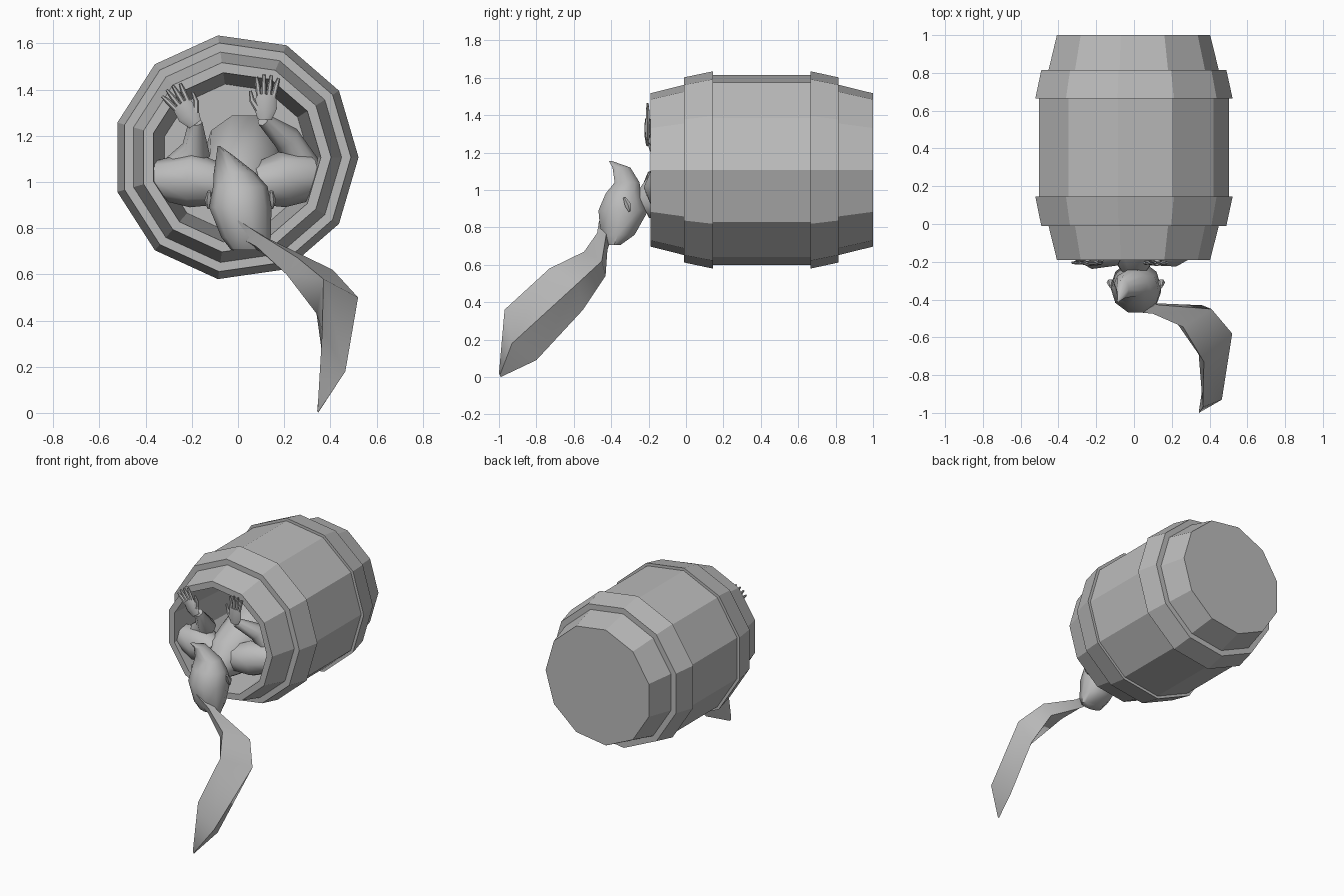
import bpy, bmesh, math
from mathutils import Vector

gray = bpy.data.materials.new("plain_gray")
gray.diffuse_color = (0.5, 0.5, 0.5, 1)


def loft(name, rings, smooth=True):
    """Skin a list of equal-length point rings and cap both ends."""
    bm = bmesh.new()
    vs = [[bm.verts.new(p) for p in r] for r in rings]
    n = len(vs[0])
    for a, b in zip(vs, vs[1:]):
        for i in range(n):
            j = (i + 1) % n
            bm.faces.new((a[i], a[j], b[j], b[i]))
    bm.faces.new(vs[0])
    bm.faces.new(vs[-1])
    bmesh.ops.recalc_face_normals(bm, faces=bm.faces)
    me = bpy.data.meshes.new(name)
    bm.to_mesh(me)
    bm.free()
    me.materials.append(gray)
    ob = bpy.data.objects.new(name, me)
    bpy.context.collection.objects.link(ob)
    if smooth:
        bpy.ops.object.select_all(action='DESELECT')
        ob.select_set(True)
        bpy.context.view_layer.objects.active = ob
        bpy.ops.object.shade_smooth_by_angle(angle=math.radians(50))
    return ob


def tube(name, path, radii, n=8, flat=1.0):
    """Tapered limb along a path; flat squashes it in depth."""
    pts = [Vector(p) for p in path]
    rings = []
    for i, p in enumerate(pts):
        d = (pts[min(i + 1, len(pts) - 1)] - pts[max(i - 1, 0)]).normalized()
        ref = Vector((0, 1, 0)) if abs(d.y) < 0.8 else Vector((0, 0, 1))
        u = d.cross(ref).normalized()
        v = d.cross(u)
        rings.append([p + radii[i] * (u * math.cos(t) + v * math.sin(t) * flat)
                      for t in (k * math.tau / n for k in range(n))])
    return loft(name, rings)


# Barrel: eleven-sided turned profile (y, radius), from inner floor to back end
profile = [(0.5, 0.32), (-0.19, 0.37), (-0.19, 0.414), (-0.01, 0.46), (-0.01, 0.50),
           (0.145, 0.533), (0.145, 0.513), (0.665, 0.513), (0.665, 0.533),
           (0.815, 0.50), (0.815, 0.46), (1.0, 0.414)]
loft("barrel", [[(-0.011 + r * math.cos(k * math.tau / 11), y,
                  1.107 + r * math.sin(k * math.tau / 11)) for k in range(11)]
                for y, r in profile], smooth=False)

# Head hanging upside down, beard pointing up: (cx, cy, z, rx, ry)
head = [(0.05, -0.385, 0.705, 0.08, 0.035), (0.035, -0.365, 0.76, 0.107, 0.095),
        (0.01, -0.335, 0.89, 0.135, 0.14), (0.01, -0.335, 0.98, 0.118, 0.10),
        (-0.015, -0.315, 1.04, 0.09, 0.07), (-0.06, -0.345, 1.12, 0.033, 0.05),
        (-0.083, -0.405, 1.155, 0.006, 0.008)]
loft("head_and_beard", [[(cx + rx * math.cos(k * math.tau / 10),
                          cy + ry * math.sin(k * math.tau / 10), z) for k in range(10)]
                        for cx, cy, z, rx, ry in head])
for side, x in (("left", -0.125), ("right", 0.145)):
    tube(side + "_ear", [(x, -0.33, 0.96), (x, -0.31, 0.92), (x, -0.30, 0.885)],
         [0.008, 0.02, 0.008], 6)

# Long hat tail trailing to the ground
tail = [
    [(0.06, -0.42, 0.80), (0.03, -0.40, 0.74), (-0.01, -0.44, 0.77), (0.0, -0.465, 0.835)],
    [(0.15, -0.43, 0.74), (0.12, -0.42, 0.68), (0.08, -0.45, 0.72), (0.10, -0.475, 0.77)],
    [(0.41, -0.45, 0.62), (0.36, -0.43, 0.54), (0.21, -0.50, 0.60), (0.26, -0.545, 0.67)],
    [(0.52, -0.58, 0.50), (0.43, -0.55, 0.36), (0.34, -0.66, 0.43), (0.37, -0.73, 0.58)],
    [(0.465, -0.93, 0.18), (0.40, -0.80, 0.09), (0.365, -0.85, 0.25), (0.365, -0.97, 0.36)],
    [(0.352, -0.995, 0.01), (0.347, -0.99, 0.0), (0.343, -0.995, 0.01), (0.345, -1.0, 0.02)]]
loft("hat_tail", tail)

# Torso leaning out of the barrel
tube("torso", [(0.0, -0.23, 0.92), (0.0, -0.12, 0.97), (0.02, 0.03, 1.04),
               (0.03, 0.2, 1.12), (0.03, 0.4, 1.12)], [0.08, 0.15, 0.17, 0.18, 0.15], 10)

# Sleeves and forearms
tube("left_sleeve", [(-0.08, -0.13, 0.99), (-0.20, -0.12, 1.01), (-0.35, -0.08, 1.01)],
     [0.09, 0.12, 0.085])
tube("right_sleeve", [(0.08, -0.13, 0.99), (0.19, -0.11, 1.01), (0.315, -0.06, 1.02)],
     [0.09, 0.12, 0.10])
tube("left_forearm", [(-0.29, -0.07, 1.03), (-0.18, -0.10, 1.14), (-0.185, -0.18, 1.26)],
     [0.07, 0.065, 0.03])
tube("right_forearm", [(0.29, -0.03, 1.06), (0.21, -0.08, 1.19), (0.11, -0.18, 1.27)],
     [0.07, 0.06, 0.03])


# Raised open hands: palm, four fanned fingers and a thumb
def hand(side, wrist, tilt, thumb):
    w = Vector(wrist)

    def at(a, b):
        return w + Vector((a * math.cos(tilt) - b * math.sin(tilt), 0,
                           a * math.sin(tilt) + b * math.cos(tilt)))
    tube(side + "_palm", [at(0, 0), at(0, 0.05), at(0, 0.11)],
         [0.03, 0.05, 0.042], 8, 0.35)
    for i in range(4):
        s = i - 1.5
        top = 0.20 - 0.012 * abs(s)
        tube(f"{side}_finger_{i + 1}", [at(s * 0.021, 0.10), at(s * 0.027, 0.15),
                                        at(s * 0.032, top)], [0.012, 0.011, 0.006], 6)
    tube(side + "_thumb", [at(thumb * 0.03, 0.04), at(thumb * 0.06, 0.08),
                           at(thumb * 0.07, 0.12)], [0.015, 0.012, 0.006], 6)


hand("left", (-0.185, -0.205, 1.25), math.radians(35), 1)
hand("right", (0.115, -0.205, 1.27), math.radians(-4), -1)
